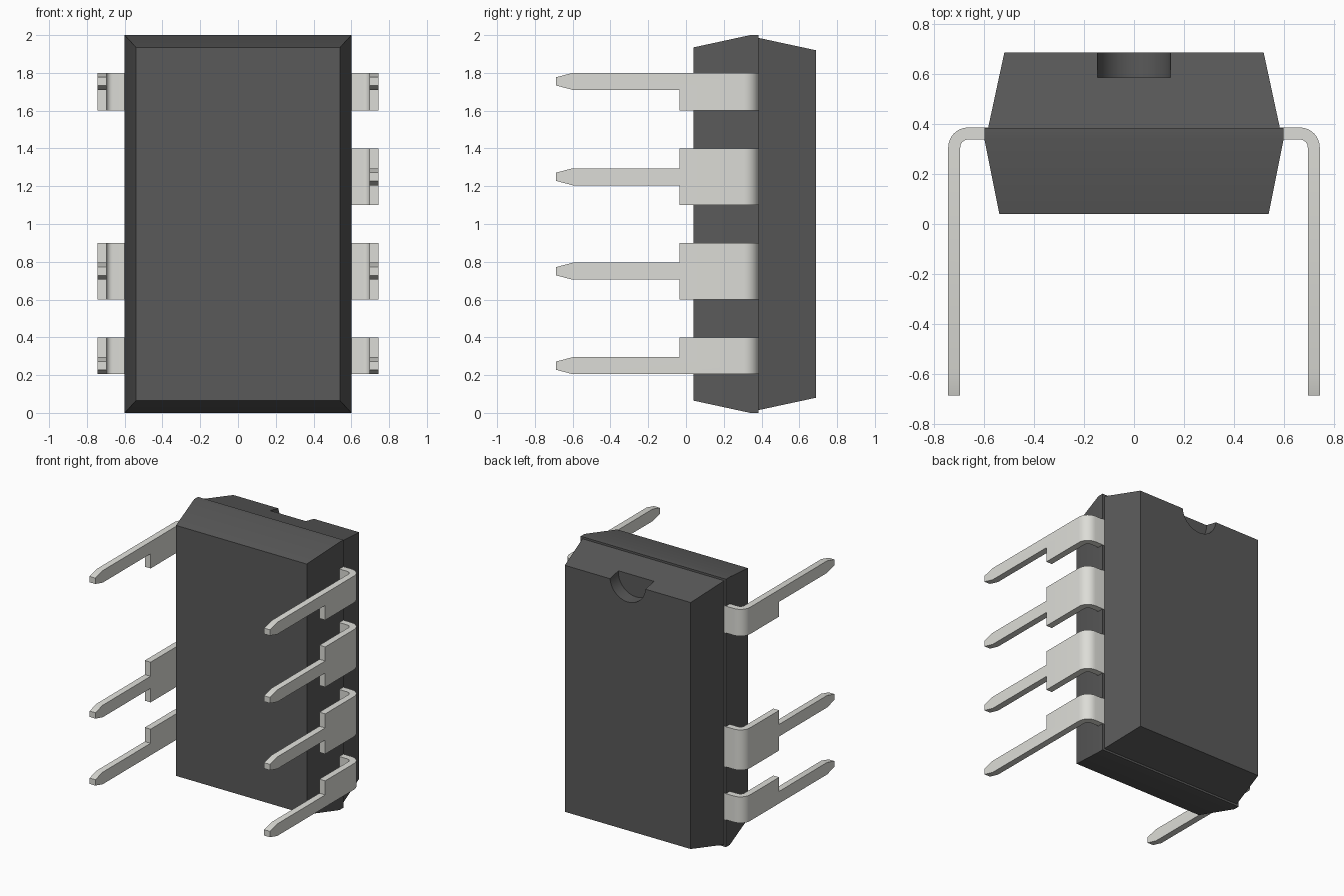
import bpy, bmesh, math

if "Cube" in bpy.data.objects:
    bpy.data.objects.remove(bpy.data.objects["Cube"])


def material(name, rgb):
    m = bpy.data.materials.new(name)
    m.diffuse_color = (*rgb, 1)
    m.use_nodes = True
    m.node_tree.nodes["Principled BSDF"].inputs["Base Color"].default_value = m.diffuse_color
    return m


PLASTIC = material("dark_plastic", (0.10, 0.10, 0.10))
METAL = material("lead_metal", (0.72, 0.72, 0.68))


def add_object(name, bm, mat=None):
    me = bpy.data.meshes.new(name)
    bm.to_mesh(me)
    bm.free()
    ob = bpy.data.objects.new(name, me)
    bpy.context.collection.objects.link(ob)
    if mat:
        me.materials.append(mat)
    return ob


def finish(ob):
    """Apply the modifiers and smooth the rounded parts."""
    bpy.ops.object.select_all(action='DESELECT')
    ob.select_set(True)
    bpy.context.view_layer.objects.active = ob
    for mod in list(ob.modifiers):
        bpy.ops.object.modifier_apply(modifier=mod.name)
    bpy.ops.object.shade_smooth_by_angle(angle=math.radians(30))


# Body: rectangular sections (y, half width, half height) lofted front to back
SECTIONS = [(0.04, 0.54, 0.935), (0.34, 0.60, 1.0), (0.385, 0.60, 1.0),
            (0.385, 0.585, 0.985), (0.687, 0.52, 0.92)]
bm = bmesh.new()
rings = [[bm.verts.new((sx * w, y, 1 + sz * h))
          for sx, sz in ((-1, -1), (1, -1), (1, 1), (-1, 1))]
         for y, w, h in SECTIONS]
for a, b in zip(rings, rings[1:]):
    for i in range(4):
        j = (i + 1) % 4
        bm.faces.new((a[i], a[j], b[j], b[i]))
bm.faces.new(rings[0])
bm.faces.new(rings[-1])
bmesh.ops.recalc_face_normals(bm, faces=bm.faces)
body = add_object("chip_body", bm, PLASTIC)

# Orientation notch cut into the top of the back face
bpy.ops.mesh.primitive_cylinder_add(vertices=48, radius=0.147, depth=0.3,
                                    location=(0, 0.738, 1.932),
                                    rotation=(math.pi / 2, 0, 0))
cutter = bpy.context.object
cutter.name = "notch_cutter"
cutter.hide_render = True
cutter.data.materials.append(PLASTIC)
cut = body.modifiers.new("notch", 'BOOLEAN')
cut.operation, cut.object, cut.solver = 'DIFFERENCE', cutter, 'EXACT'
finish(body)
bpy.data.objects.remove(cutter)

# Leads: bent sheet with a stepped, tapered leg, thickened inwards
X, Y, R, THICK, STEP = 0.745, 0.387, 0.08, 0.048, -0.035


def lead(name, side, lo, hi, mid):
    bm = bmesh.new()
    path = [(0.57, Y)]
    for k in range(9):
        t = math.pi / 2 * k / 8
        path.append((X - R + R * math.sin(t), Y - R + R * math.cos(t)))
    pairs = [[bm.verts.new((side * x, y, z)) for z in (lo, hi)]
             for x, y in path]
    faces = [(a[0], a[1], b[1], b[0]) for a, b in zip(pairs, pairs[1:])]
    outline = [(-0.6, mid + 0.045), (-0.687, mid + 0.022),
               (-0.687, mid - 0.022), (-0.6, mid - 0.045)]
    if hi - mid > 0.06:
        outline = [(STEP, hi), (STEP, mid + 0.045)] + outline
    if mid - lo > 0.06:
        outline += [(STEP, mid - 0.045), (STEP, lo)]
    leg = [bm.verts.new((side * X, y, z)) for y, z in outline]
    faces.append((pairs[-1][1], *leg, pairs[-1][0]))
    for f in faces:
        bm.faces.new(f if side > 0 else f[::-1])
    ob = add_object(name, bm, METAL)
    sol = ob.modifiers.new("thickness", 'SOLIDIFY')
    sol.thickness, sol.offset, sol.use_even_offset = THICK, -1, True
    finish(ob)


# Widths of the four lead rows; the left side skips the third
ROWS = [(0.205, 0.40, 0.25), (0.60, 0.90, 0.75),
        (1.10, 1.40, 1.25), (1.60, 1.80, 1.755)]
for side, label in ((1, "right"), (-1, "left")):
    for n, row in enumerate(ROWS):
        if side < 0 and n == 2:
            continue
        lead(f"{label}_lead_{n + 1}", side, *row)
